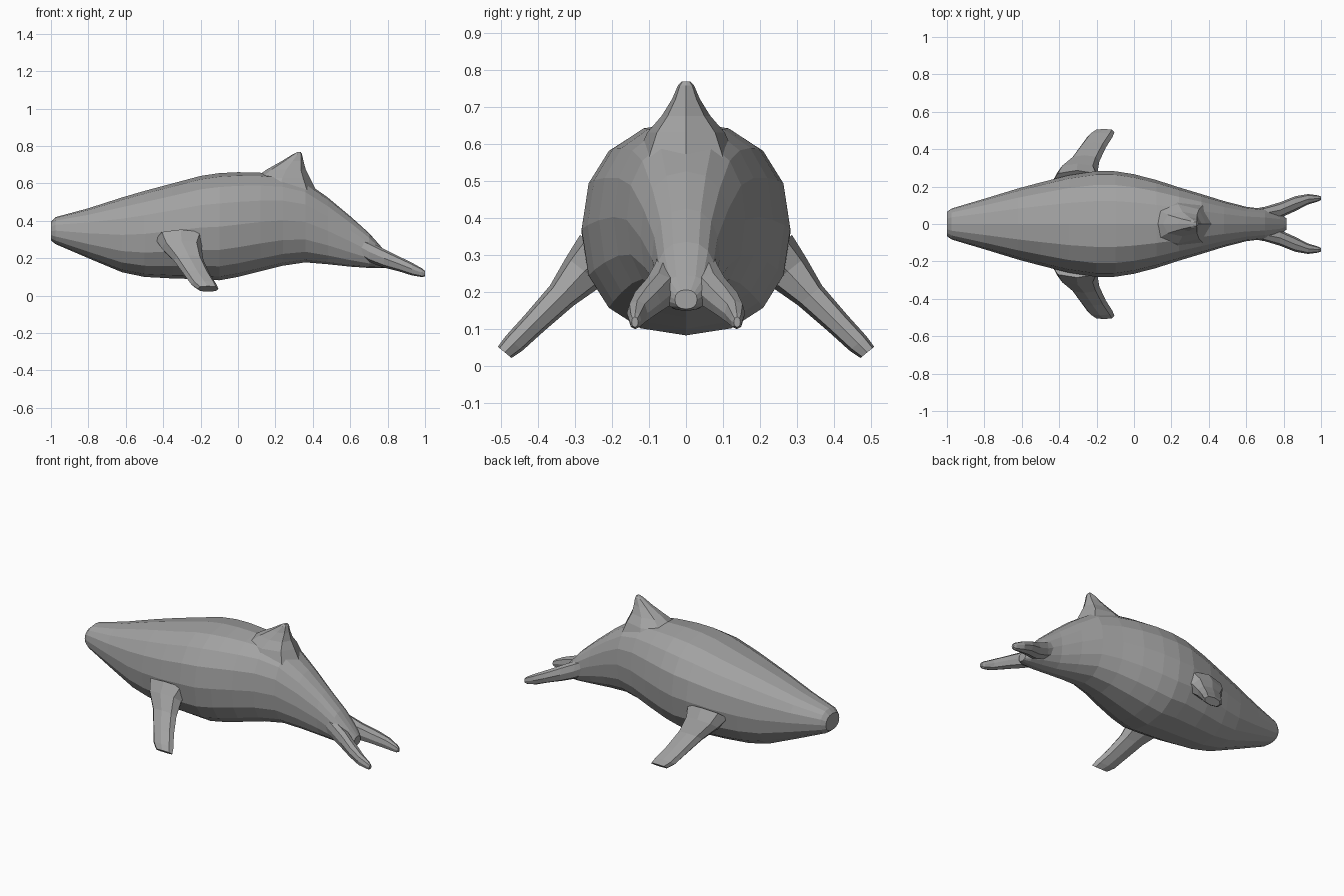
import bpy, bmesh, math
from mathutils import Vector

if "Cube" in bpy.data.objects:
    bpy.data.objects.remove(bpy.data.objects["Cube"])

grey = bpy.data.materials.new("whale grey")
grey.diffuse_color = (0.36, 0.36, 0.36, 1)
grey.use_nodes = True
grey.node_tree.nodes["Principled BSDF"].inputs["Base Color"].default_value = grey.diffuse_color


def loft(name, rings):
    """Skin a list of equal-length point rings and cap both ends."""
    bm = bmesh.new()
    loops = [[bm.verts.new(p) for p in r] for r in rings]
    n = len(loops[0])
    for a, b in zip(loops, loops[1:]):
        for i in range(n):
            j = (i + 1) % n
            bm.faces.new((a[i], a[j], b[j], b[i]))
    bm.faces.new(loops[0])
    bm.faces.new(loops[-1])
    bmesh.ops.recalc_face_normals(bm, faces=bm.faces)
    me = bpy.data.meshes.new(name)
    bm.to_mesh(me)
    bm.free()
    me.materials.append(grey)
    ob = bpy.data.objects.new(name, me)
    bpy.context.collection.objects.link(ob)
    return ob


def ring(centre, u, v, n, power=2.0):
    """Superellipse ring spanned by half-axes u and v."""
    c, u, v = Vector(centre), Vector(u), Vector(v)
    pts = []
    for i in range(n):
        t = 2 * math.pi * i / n
        cs, sn = math.cos(t), math.sin(t)
        pts.append(c + u * math.copysign(abs(cs) ** (2 / power), cs)
                   + v * math.copysign(abs(sn) ** (2 / power), sn))
    return pts


# Body: x, bottom, top, half width
stations = [
    (-1.0, .295, .395, .065), (-.975, .275, .42, .083), (-.8, .20, .467, .135),
    (-.62, .125, .525, .19), (-.5, .10, .56, .222), (-.35, .092, .60, .26),
    (-.2, .088, .64, .283), (-.1, .082, .655, .282), (0, .10, .66, .266),
    (.12, .13, .657, .235), (.24, .16, .645, .196), (.36, .178, .61, .16),
    (.48, .168, .525, .123), (.6, .155, .425, .092), (.7, .148, .335, .08),
    (.78, .148, .245, .06), (.815, .153, .205, .03)]
loft("body", [ring((x, 0, (lo + hi) / 2), (0, w, 0), (0, 0, (hi - lo) / 2), 16, 2.3)
              for x, lo, hi, w in stations])

# Dorsal fin: z, front x, back x, half width
fin = [(.56, .02, .42, .135), (.63, .09, .385, .105), (.675, .155, .362, .066),
       (.72, .235, .35, .038), (.757, .295, .342, .022), (.768, .318, .335, .012)]
loft("dorsal_fin", [ring(((a + b) / 2, 0, z), ((b - a) / 2, 0, 0), (0, w, 0), 8, 2.4)
                    for z, a, b, w in fin])

# Flippers: front x, back x, y, z, half thickness
flipper = [(-.44, -.17, .22, .30, .085), (-.41, -.195, .275, .255, .062),
           (-.345, -.185, .335, .19, .042), (-.29, -.15, .41, .115, .034),
           (-.25, -.115, .465, .06, .03), (-.215, -.105, .49, .036, .024)]
# Tail flukes: x, y centre, z centre, half width, half height
fluke = [(.60, .045, .29, .03, .045), (.70, .058, .235, .034, .055),
         (.78, .074, .20, .042, .05), (.86, .108, .17, .04, .04),
         (.93, .132, .142, .028, .034), (.985, .137, .122, .016, .023),
         (1.0, .138, .118, .009, .014)]
for side, s in (("left", 1), ("right", -1)):
    loft(side + "_flipper",
         [ring(((a + b) / 2, s * y, z), ((b - a) / 2, 0, 0),
               (0, s * t * .78, t * .63), 8, 2.5) for a, b, y, z, t in flipper])
    loft(side + "_tail_fluke",
         [ring((x, s * y, z), (0, w, 0), (0, s * w * .0, h), 8, 2.3)
          for x, y, z, w, h in fluke])
